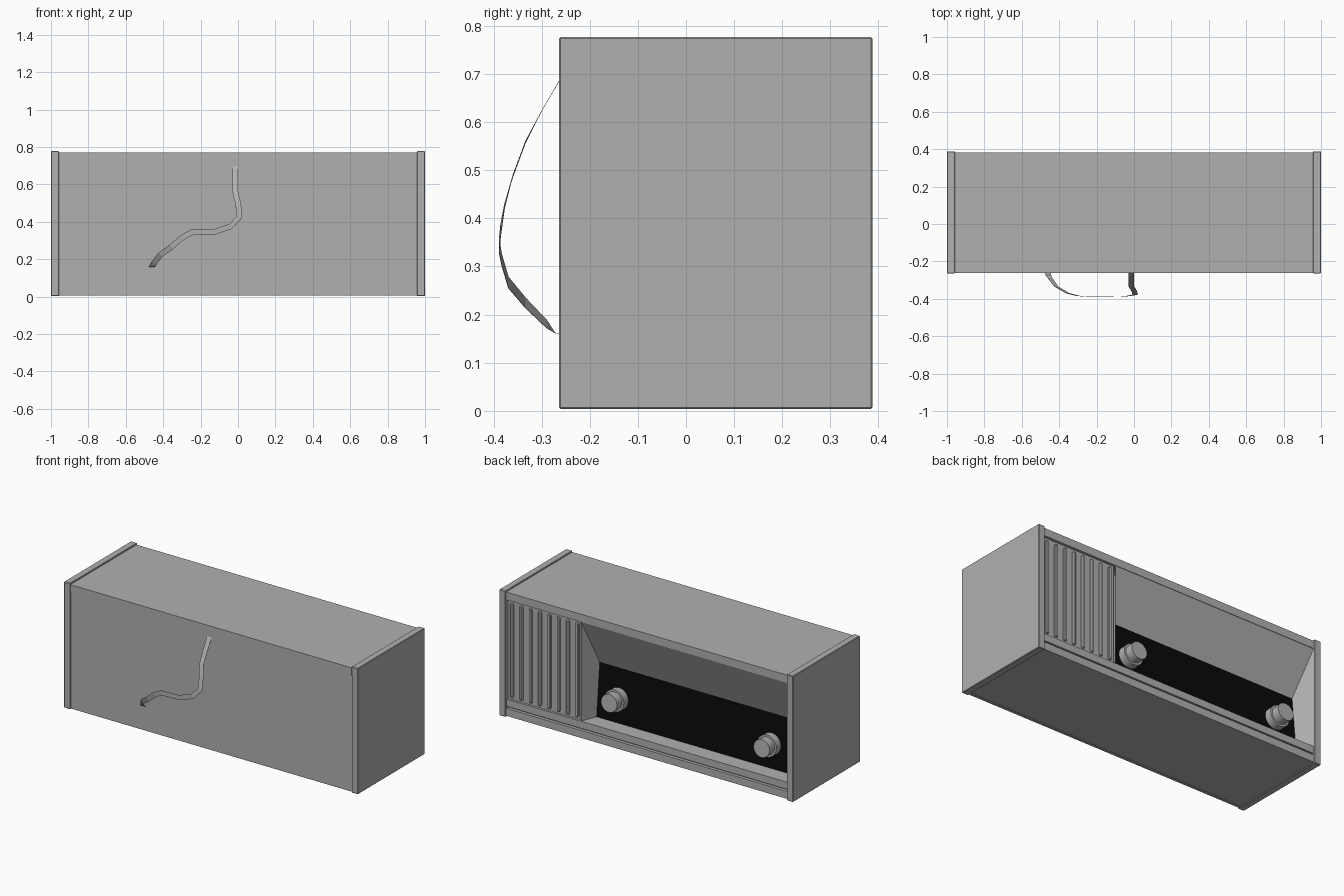
import bpy, bmesh, math
from mathutils import Vector

if "Cube" in bpy.data.objects:
    bpy.data.objects.remove(bpy.data.objects["Cube"])


def material(name, value):
    mat = bpy.data.materials.new(name)
    mat.diffuse_color = (value, value, value, 1)
    mat.use_nodes = True
    mat.node_tree.nodes["Principled BSDF"].inputs["Base Color"].default_value = mat.diffuse_color
    return mat


grey = material("grey", 0.434)
black = material("black", 0.0028)


def mesh_object(name, verts, faces, mat=grey):
    me = bpy.data.meshes.new(name)
    me.from_pydata(verts, [], faces)
    bm = bmesh.new()
    bm.from_mesh(me)
    bmesh.ops.recalc_face_normals(bm, faces=bm.faces)
    bm.to_mesh(me)
    bm.free()
    me.materials.append(mat)
    ob = bpy.data.objects.new(name, me)
    bpy.context.collection.objects.link(ob)
    return ob


def box(name, x, y, z, bevel=0.0):
    verts = [(a, b, c) for a in x for b in y for c in z]
    faces = [(0, 1, 3, 2), (4, 5, 7, 6), (0, 1, 5, 4), (2, 3, 7, 6), (0, 2, 6, 4), (1, 3, 7, 5)]
    ob = mesh_object(name, verts, faces)
    if bevel:
        m = ob.modifiers.new("bevel", 'BEVEL')
        m.width = bevel
        m.segments = 1
    return ob


# Cabinet boards
for name, x in (("left_side", (-1.0, -0.957)), ("right_side", (0.957, 1.0))):
    box(name, x, (-0.264, 0.388), (0.003, 0.778), 0.003)
W = (-0.957, 0.957)
box("top_board", W, (-0.262, 0.381), (0.722, 0.770))
box("bottom_board", W, (-0.25, 0.381), (0.009, 0.055))
box("plinth_groove", W, (0.2, 0.362), (0.055, 0.066))
box("floor_rail", W, (0.2, 0.378), (0.066, 0.11))
box("plain_panel", W, (-0.257, -0.24), (0.006, 0.722))

# Ribbed grille: flat board with narrow raised ribs
X0, X1 = 0.45, 0.957
box("grille_board", (X0, X1), (0.335, 0.364), (0.11, 0.722))
count = 8
pitch = (X1 - X0) / count
for i in range(count):
    c = X0 + (i + 0.5) * pitch
    box(f"grille_rib_{i + 1}", (c - 0.011, c + 0.011), (0.36, 0.376), (0.125, 0.705), 0.005)

# Sloping surround of the recess, with the dark panel at its back
rim = [(-0.957, 0.378, 0.11), (X0, 0.378, 0.11), (X0, 0.378, 0.722), (-0.957, 0.378, 0.722)]
inner = [(-0.915, 0.28, 0.11), (0.412, 0.28, 0.11), (0.405, 0.26, 0.442), (-0.903, 0.26, 0.442)]
mesh_object("recess_surround", rim + inner,
            [(i, (i + 1) % 4, (i + 1) % 4 + 4, i + 4) for i in range(4)])
mesh_object("control_panel", inner, [(0, 1, 2, 3)], black)

# Two stepped knobs
tilt = math.radians(-86)
axis = Vector((0, math.cos(math.radians(4)), math.sin(math.radians(4))))
for side, x in (("left", -0.77), ("right", 0.268)):
    for part, r, start, end in (("knob_base", 0.066, -0.01, 0.045), ("knob_cap", 0.054, 0.045, 0.095)):
        pos = Vector((x, 0.271, 0.257)) + axis * (start + end) / 2
        bpy.ops.mesh.primitive_cylinder_add(vertices=32, radius=r, depth=end - start,
                                            location=pos, rotation=(tilt, 0, 0))
        ob = bpy.context.object
        ob.name = f"{side}_{part}"
        ob.data.materials.append(grey)
        bpy.ops.object.shade_smooth_by_angle()

# Flat cord hanging on the plain side
path = [Vector(p) for p in (
    (-0.014, -0.256, 0.70), (-0.015, -0.30, 0.625), (-0.014, -0.334, 0.56), (0.002, -0.36, 0.49),
    (0.006, -0.378, 0.425), (-0.04, -0.386, 0.375), (-0.13, -0.389, 0.345), (-0.25, -0.389, 0.343),
    (-0.30, -0.384, 0.315), (-0.355, -0.37, 0.267), (-0.415, -0.335, 0.225),
    (-0.448, -0.29, 0.18), (-0.459, -0.272, 0.161), (-0.461, -0.256, 0.158))]
verts = []
for i, p in enumerate(path):
    t = path[min(i + 1, len(path) - 1)] - path[max(i - 1, 0)]
    n = Vector((t.z, 0, -t.x)).normalized() * 0.015
    if i >= len(path) - 2:
        n = Vector((-0.015, 0, 0))
    verts += [p - n, p + n]
cord = mesh_object("cord", verts, [(2 * i, 2 * i + 1, 2 * i + 3, 2 * i + 2) for i in range(len(path) - 1)])
m = cord.modifiers.new("thickness", 'SOLIDIFY')
m.thickness = 0.001
m.offset = 0
